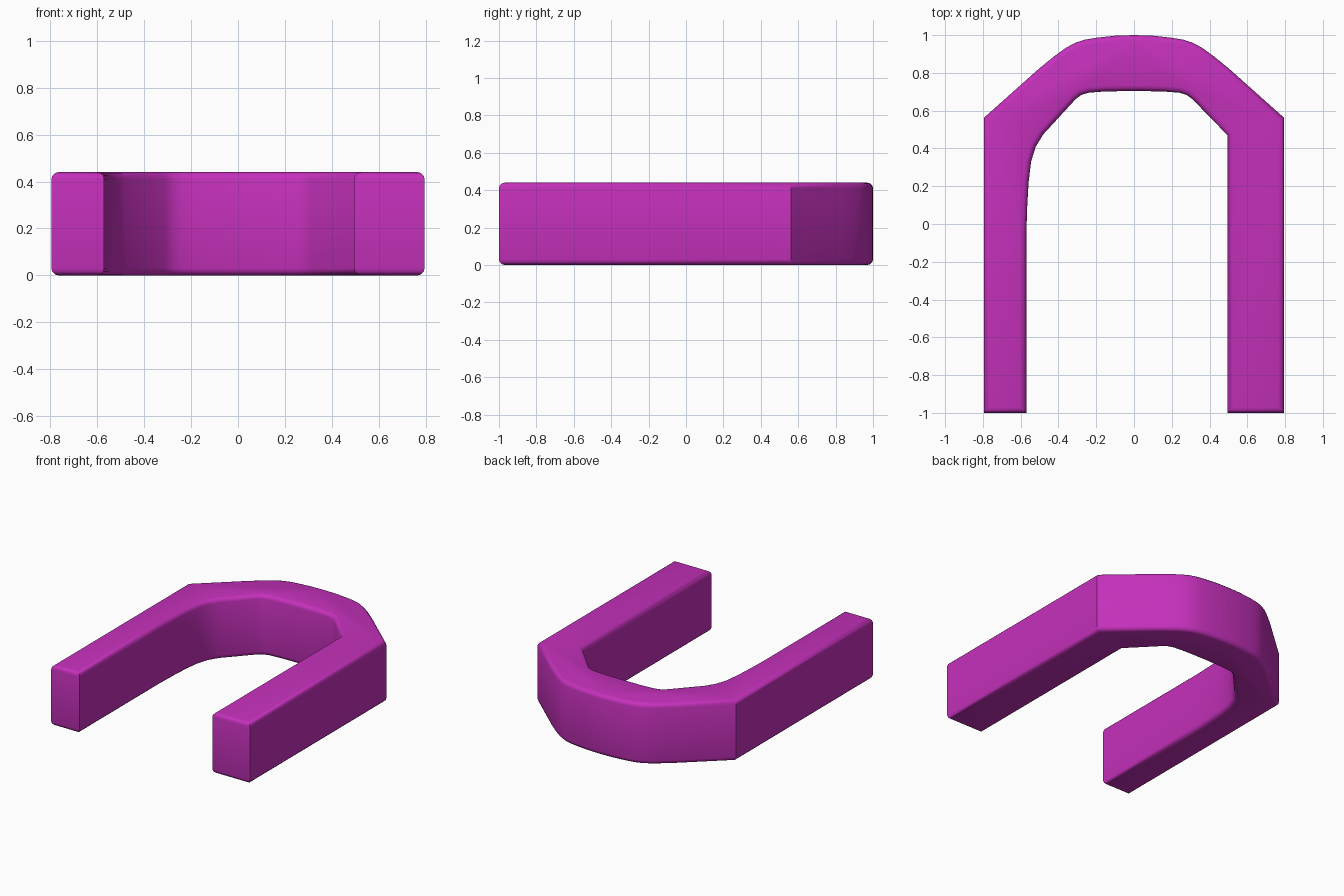
import bpy, bmesh, math

if "Cube" in bpy.data.objects:
    bpy.data.objects.remove(bpy.data.objects["Cube"])

HEIGHT = 0.44
BEVEL = 0.03

# Outer arch, right half from the crown to the shoulder (mirrored for the left)
arch = [(0.1, 0.997), (0.2, 0.986), (0.26, 0.976), (0.31, 0.96), (0.36, 0.933),
        (0.42, 0.89), (0.5, 0.825), (0.795, 0.562)]
outer = [(-x, y) for x, y in reversed(arch)] + [(0, 1)] + arch
# Inner opening, from the wide right leg round to the narrow left leg
inner = [(0.495, -1), (0.495, 0.47), (0.31, 0.66), (0.28, 0.683), (0.24, 0.695),
         (0.15, 0.702), (0, 0.704), (-0.15, 0.702), (-0.24, 0.695), (-0.28, 0.683),
         (-0.31, 0.66), (-0.48, 0.475), (-0.52, 0.41), (-0.545, 0.33),
         (-0.558, 0.22), (-0.565, 0.1), (-0.57, -0.05), (-0.57, -1)]
profile = [(-0.795, -1)] + outer + [(0.795, -1)] + inner

# Extrude the profile and round its top and bottom rims
bm = bmesh.new()
face = bm.faces.new([bm.verts.new((x, y, 0)) for x, y in profile])
ext = bmesh.ops.extrude_face_region(bm, geom=[face], use_keep_orig=True)
top = [v for v in ext["geom"] if isinstance(v, bmesh.types.BMVert)]
bmesh.ops.translate(bm, verts=top, vec=(0, 0, HEIGHT))
bmesh.ops.recalc_face_normals(bm, faces=bm.faces)
rims = [e for e in bm.edges if abs(e.verts[0].co.z - e.verts[1].co.z) < 1e-4]
bmesh.ops.bevel(bm, geom=rims, offset=BEVEL, segments=3, profile=0.5, affect='EDGES')
bmesh.ops.recalc_face_normals(bm, faces=bm.faces)

mesh = bpy.data.meshes.new("arched_bracket")
bm.to_mesh(mesh)
bm.free()
obj = bpy.data.objects.new("arched_bracket", mesh)
bpy.context.collection.objects.link(obj)

# Magenta finish
mat = bpy.data.materials.new("magenta")
mat.diffuse_color = (0.56, 0.03, 0.50, 1)
mat.use_nodes = True
mat.node_tree.nodes["Principled BSDF"].inputs["Base Color"].default_value = mat.diffuse_color
mesh.materials.append(mat)

bpy.context.view_layer.objects.active = obj
obj.select_set(True)
bpy.ops.object.shade_smooth_by_angle(angle=math.radians(40))
